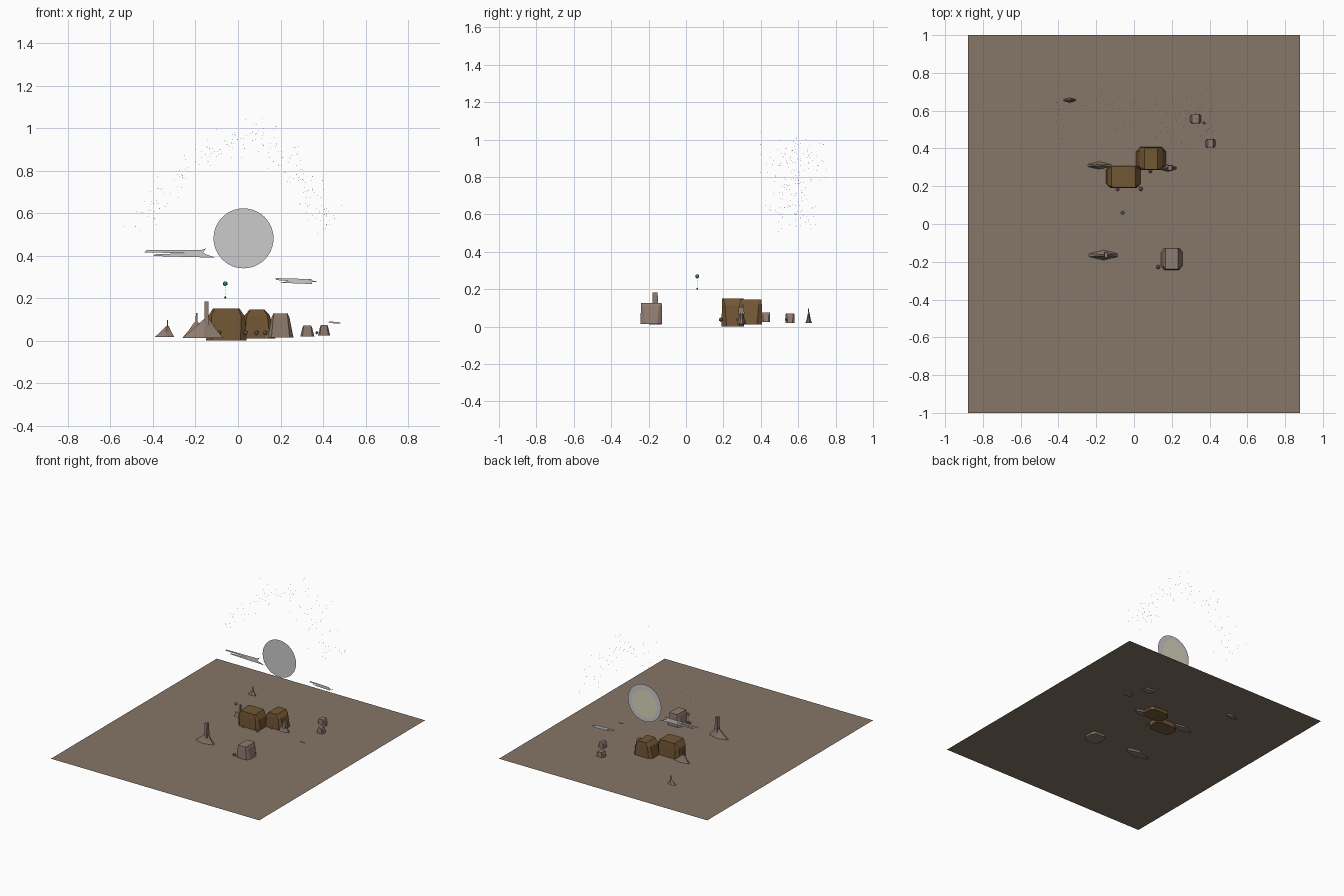
import bpy, bmesh, math, random
from mathutils import Vector, Matrix

if "Cube" in bpy.data.objects:
    bpy.data.objects.remove(bpy.data.objects["Cube"])

random.seed(7)
GROUND = 0.033


def material(name, rgb):
    m = bpy.data.materials.new(name)
    m.diffuse_color = (*rgb, 1)
    m.use_nodes = True
    m.node_tree.nodes["Principled BSDF"].inputs["Base Color"].default_value = m.diffuse_color
    return m


SAND = material("sand", (0.24, 0.18, 0.14))
STONE = material("stone", (0.27, 0.2, 0.16))
CLAY = material("clay", (0.17, 0.095, 0.035))
GREEN = material("green", (0.05, 0.35, 0.2))
PALE = material("pale_yellow", (0.7, 0.67, 0.5))


def finish(name, bm, mat=None):
    mesh = bpy.data.meshes.new(name)
    bm.normal_update()
    bm.to_mesh(mesh)
    bm.free()
    obj = bpy.data.objects.new(name, mesh)
    bpy.context.collection.objects.link(obj)
    if mat:
        mesh.materials.append(mat)
    return obj


def loft(bm, rings):
    """Skin closed rings of equal length and cap both ends."""
    loops = [[bm.verts.new(p) for p in ring] for ring in rings]
    n = len(loops[0])
    for a, b in zip(loops, loops[1:]):
        for i in range(n):
            j = (i + 1) % n
            bm.faces.new((a[i], a[j], b[j], b[i]))
    bm.faces.new(loops[0][::-1])
    bm.faces.new(loops[-1])


def octagon(cx, cy, z, hx, hy, cut_x, cut_y):
    quarter = [(hx, hy - cut_y), (hx - cut_x, hy)]
    pts = quarter + [(-x, y) for x, y in quarter[::-1]]
    pts += [(-x, -y) for x, y in pts]
    return [(cx + x, cy + y, z) for x, y in pts]


def hut(name, cx, cy, hy, levels, mat):
    """Levels are (z, half width); side faces narrow toward the base."""
    bm = bmesh.new()
    count = len(levels) - 1
    rings = []
    for i, (z, hx) in enumerate(levels):
        t = i / count
        rings.append(octagon(cx, cy, z, hx, hy * (1 - 0.06 * t),
                             hx * (0.3 - 0.2 * t), hy * (0.45 - 0.35 * t)))
    loft(bm, rings)
    return finish(name, bm, mat)


def mound(name, cx, cy, hx, hy, z0, z1, tower_x, tower, tower_top):
    """Low hexagonal drift rising to a square tower."""
    bm = bmesh.new()
    plan = [(1, 0.3), (0, 1), (-1, 0.3), (-1, -0.3), (0, -1), (1, -0.3)]
    rings = []
    for t, s in ((0, 1), (0.45, 0.58), (1, 0.14)):
        mx = cx + (tower_x - cx) * t
        rings.append([(mx + x * hx * s, cy + y * hy * max(s, 0.3), z0 + (z1 - z0) * t)
                      for x, y in plan])
    loft(bm, rings)
    tx, ty = tower
    square = ((1, 1), (-1, 1), (-1, -1), (1, -1))
    loft(bm, [[(tower_x + x * tx * k, cy + y * ty * k, z) for x, y in square]
              for z, k in ((z0 + (z1 - z0) * 0.7, 1.1), (tower_top, 0.9))])
    return finish(name, bm, STONE)


def ball(name, loc, r, mat, subdiv=1):
    bm = bmesh.new()
    bmesh.ops.create_icosphere(bm, subdivisions=subdiv, radius=r,
                               matrix=Matrix.Translation(loc))
    return finish(name, bm, mat)


def upright_sheet(name, y, pts, mat=None):
    bm = bmesh.new()
    bm.faces.new([bm.verts.new((x, y, z)) for x, z in pts])
    return finish(name, bm, mat)


def disc(name, x, y, z, r, mat=None):
    ring = [(x + r * math.cos(a), z + r * math.sin(a))
            for a in (math.tau * i / 48 for i in range(48))]
    return upright_sheet(name, y, ring, mat)


# Desert ground
bm = bmesh.new()
bm_pts = [(-0.88, -1), (0.88, -1), (0.88, 1), (-0.88, 1)]
bm.faces.new([bm.verts.new((x, y, GROUND)) for x, y in bm_pts])
finish("ground", bm, SAND)

# Huts, sunk a little into the sand
hut("large_hut_left", -0.055, 0.25, 0.06,
    [(0.0, 0.095), (0.112, 0.088), (0.15, 0.063)], CLAY)
hut("large_hut_right", 0.09, 0.346, 0.061,
    [(0.01, 0.086), (0.118, 0.06), (0.146, 0.035)], CLAY)
hut("front_hut", 0.2, -0.185, 0.058,
    [(0.015, 0.061), (0.108, 0.042), (0.127, 0.034)], STONE)
hut("small_hut_far", 0.326, 0.556, 0.024,
    [(0.02, 0.033), (0.06, 0.023), (0.07, 0.018)], STONE)
hut("small_hut_near", 0.405, 0.427, 0.023,
    [(0.025, 0.028), (0.065, 0.019), (0.074, 0.014)], STONE)

# Door stones beside the huts
for i, (x, y, r) in enumerate([(-0.087, 0.184, 0.01), (0.036, 0.186, 0.012),
                               (0.087, 0.28, 0.011), (0.128, -0.228, 0.012),
                               (0.371, 0.535, 0.008)]):
    ball(f"door_stone_{i + 1}", (x, y, 0.037), r, STONE)

# Drifts with towers
mound("front_drift", -0.166, -0.165, 0.097, 0.034, 0.012, 0.1, -0.148, (0.01, 0.015), 0.183)
mound("left_drift", -0.18, 0.31, 0.08, 0.027, 0.015, 0.085, -0.195, (0.004, 0.006), 0.13)
mound("right_drift", 0.175, 0.296, 0.06, 0.024, 0.015, 0.085, 0.19, (0.012, 0.015), 0.105)
mound("far_drift", -0.345, 0.656, 0.045, 0.018, 0.018, 0.068, -0.332, (0.003, 0.003), 0.097)

# Floating lantern with its small weight and beaded cord
ball("lantern", (-0.06, 0.06, 0.268), 0.011, GREEN, 2)
ball("lantern_weight", (-0.06, 0.06, 0.203), 0.006, CLAY)
for i in range(4):
    ball(f"cord_bead_{i + 1}", (-0.06, 0.06, 0.216 + 0.011 * i), 0.0015, CLAY)

# Moon and halo
disc("moon_halo", 0.026, 0.462, 0.481, 0.141)
disc("moon", 0.022, 0.468, 0.481, 0.105, PALE)

# Flat ragged clouds
upright_sheet("cloud_left", 0.472, [
    (-0.44, 0.415), (-0.25, 0.411), (-0.39, 0.406), (-0.4, 0.398), (-0.105, 0.39),
    (-0.15, 0.405), (-0.165, 0.415), (-0.15, 0.434), (-0.17, 0.427), (-0.43, 0.425)])
upright_sheet("cloud_right", 0.612, [
    (0.18, 0.285), (0.24, 0.28), (0.2, 0.272), (0.35, 0.266), (0.345, 0.275),
    (0.379, 0.278), (0.335, 0.284), (0.35, 0.289), (0.176, 0.294)])
upright_sheet("cloud_small", 0.13, [
    (0.425, 0.086), (0.45, 0.081), (0.482, 0.081), (0.475, 0.088), (0.43, 0.089)])

# Arched band of stars
ARCH = [Vector(p) for p in ((-0.46, 0.57), (-0.3, 0.74), (-0.14, 0.88), (0.08, 0.97),
                            (0.24, 0.85), (0.33, 0.7), (0.41, 0.53))]
bm = bmesh.new()
for _ in range(300):
    i = random.randrange(len(ARCH) - 1)
    p = ARCH[i].lerp(ARCH[i + 1], random.random())
    x = p.x + max(-0.1, min(0.1, random.gauss(0, 0.035)))
    z = p.y + max(-0.1, min(0.13, random.gauss(0, 0.045)))
    y = max(0.4, min(0.76, random.gauss(0.58, 0.08)))
    r = random.uniform(0.001, 0.002)
    top, bottom = (bm.verts.new((x, y, z + s * r)) for s in (1, -1))
    rim = [bm.verts.new((x + r * math.cos(k * math.pi / 2),
                         y + r * math.sin(k * math.pi / 2), z)) for k in range(4)]
    for k in range(4):
        a, b = rim[k], rim[(k + 1) % 4]
        bm.faces.new((a, b, top))
        bm.faces.new((b, a, bottom))
finish("stars", bm)
